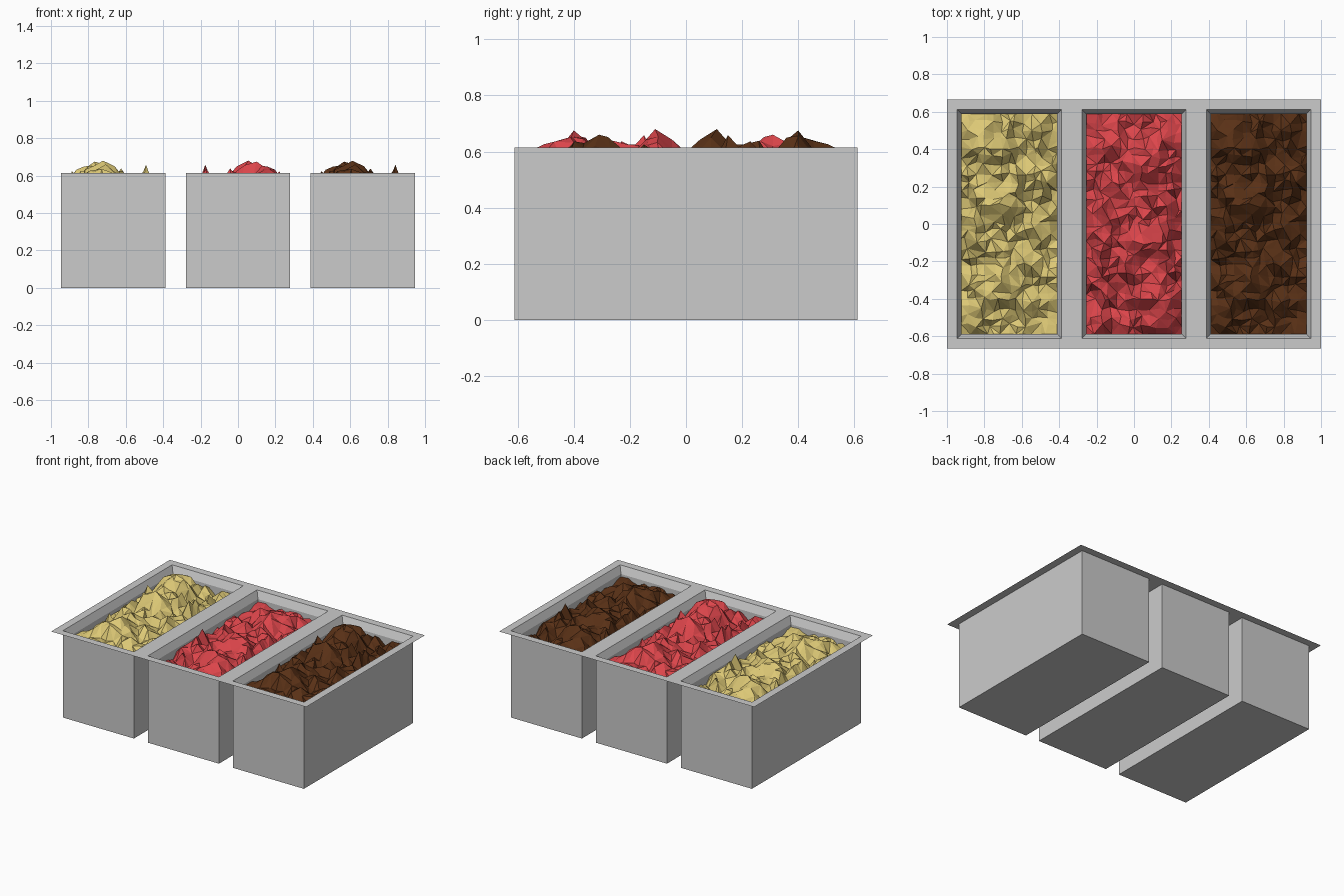
import bpy, bmesh, math
from mathutils import Vector, noise

if "Cube" in bpy.data.objects:
    bpy.data.objects.remove(bpy.data.objects["Cube"])

TOP = 0.615                 # rim height
HX, HY = 0.279, 0.612       # half size of a bin
RX, RY = 1 / 3, 0.665       # half size of a rim
IX, IY = 0.255, 0.588       # half size of the filling


def link(name, bm, x, rot=0.0, mat=None):
    me = bpy.data.meshes.new(name)
    bm.to_mesh(me)
    bm.free()
    ob = bpy.data.objects.new(name, me)
    ob.location.x = x
    ob.rotation_euler.z = rot
    bpy.context.collection.objects.link(ob)
    if mat:
        me.materials.append(mat)
    return ob


def ring(bm, hx, hy, z):
    return [bm.verts.new((sx * hx, sy * hy, z))
            for sx, sy in ((-1, -1), (1, -1), (1, 1), (-1, 1))]


def bridge(bm, a, b):
    for i in range(4):
        j = (i + 1) % 4
        bm.faces.new((a[i], a[j], b[j], b[i]))


# Bin: closed outer box, thin flat rim and sloped inner lip
def make_bin(name, x):
    bm = bmesh.new()
    floor = ring(bm, HX, HY, 0)
    bm.faces.new(floor[::-1])
    bridge(bm, floor, ring(bm, HX, HY, TOP))
    rim = ring(bm, RX, RY, TOP)
    opening = ring(bm, HX, HY, TOP)
    bridge(bm, rim, opening)
    lip = ring(bm, IX, IY, TOP - 0.05)
    bridge(bm, opening, lip)
    bridge(bm, lip, ring(bm, IX, IY, 0.44))
    return link(name, bm, x)


# Filling: crumpled low-poly surface with a few pointed mounds
PEAKS = [(-0.055, 0.11, 0.68), (-0.10, 0.40, 0.675), (-0.04, -0.31, 0.66),
         (-0.17, 0.47, 0.635), (-0.07, -0.15, 0.625), (0.13, 0.27, 0.61),
         (0.13, -0.02, 0.605), (-0.15, -0.45, 0.605), (0.12, -0.42, 0.605),
         (-0.17, 0.2, 0.605), (-0.18, -0.05, 0.60), (0.08, -0.21, 0.60)]


def height(x, y):
    p = Vector((x, y, 0.37))
    z = 0.525 + 0.05 * noise.noise(p * 9) + 0.035 * noise.noise(p * 21)
    for px, py, top in PEAKS:
        d = math.hypot(x - px, y - py)
        z = max(z, top - 0.75 * d + 0.9 * d * noise.noise(p * 14))
    return min(max(z, 0.46), 0.68)


def make_filling(name, x, rot, color):
    nx, ny = 12, 26
    bm = bmesh.new()
    grid = []
    for j in range(ny + 1):
        row = []
        for i in range(nx + 1):
            u, v = (2 * i / nx - 1) * IX, (2 * j / ny - 1) * IY
            w = noise.noise_vector(Vector((u * 13, v * 13, 5.1))) * 0.035
            if 0 < i < nx:
                u = min(max(u + w.x, -IX + .004), IX - .004)
            if 0 < j < ny:
                v = min(max(v + w.y, -IY + .004), IY - .004)
            z = height(u, v)
            if i in (0, nx) or j in (0, ny):
                z = min(z, 0.55)
            row.append(bm.verts.new((u, v, z)))
        grid.append(row)
    # Pull the nearest vertex onto each mound tip
    for px, py, top in PEAKS:
        tip = min((v for r in grid for v in r),
                  key=lambda q: math.hypot(q.co.x - px, q.co.y - py))
        tip.co = (px, py, top)
    for j in range(ny):
        for i in range(nx):
            a, b = grid[j][i], grid[j][i + 1]
            c, d = grid[j + 1][i + 1], grid[j + 1][i]
            if (i + j) % 2:
                bm.faces.new((a, b, c))
                bm.faces.new((a, c, d))
            else:
                bm.faces.new((a, b, d))
                bm.faces.new((b, c, d))
    mat = bpy.data.materials.new(name + "_color")
    mat.diffuse_color = color
    mat.use_nodes = True
    mat.node_tree.nodes["Principled BSDF"].inputs["Base Color"].default_value = mat.diffuse_color
    return link(name, bm, x, rot, mat)


# Three bins side by side; the middle filling is turned around
for side, x, rot, color in (
        ("left", -2 / 3, 0, (0.72, 0.58, 0.18, 1)),
        ("middle", 0, math.pi, (0.72, 0.06, 0.07, 1)),
        ("right", 2 / 3, 0, (0.10, 0.03, 0.008, 1))):
    make_bin(side + "_bin", x)
    make_filling(side + "_filling", x, rot, color)
